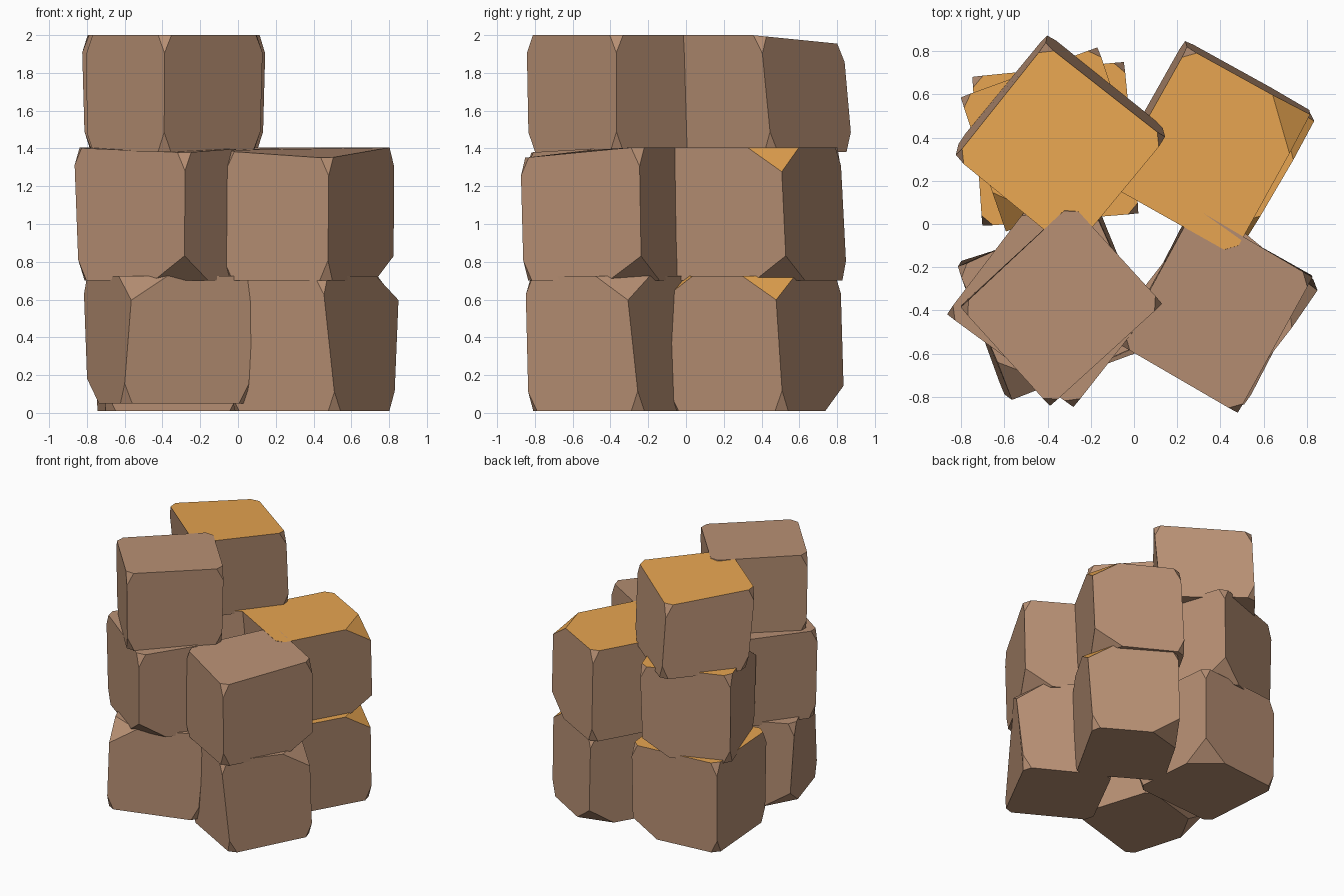
import bpy, bmesh, random
from math import radians
from itertools import product
from mathutils import Matrix, Vector

random.seed(4)
cube = bpy.data.objects.get("Cube")
if cube:
    bpy.data.objects.remove(cube, do_unlink=True)


def material(name, colour):
    m = bpy.data.materials.new(name)
    m.use_nodes = True
    m.diffuse_color = (*colour, 1)
    bsdf = m.node_tree.nodes["Principled BSDF"]
    bsdf.inputs["Base Color"].default_value = (*colour, 1)
    bsdf.inputs["Roughness"].default_value = 0.9
    return m


BROWN = material("brown rock", (0.48, 0.28, 0.175))
SAND = material("ochre top", (0.83, 0.39, 0.085))

# Bottom and top height of each layer
LAYERS = {"lower": (0.01, 0.725), "middle": (0.70, 1.405), "upper": (1.38, 2.0)}


def chip(bm, corner, signs, run, drop):
    """Slice one corner off with a plane and close the hole."""
    normal = Vector((signs[0] / run, signs[1] / run, signs[2] / drop))
    cut = bmesh.ops.bisect_plane(
        bm, geom=bm.verts[:] + bm.edges[:] + bm.faces[:], dist=0.0001,
        plane_co=corner - Vector((signs[0] * run, 0, 0)),
        plane_no=normal.normalized(), clear_outer=True)["geom_cut"]
    rim = [e for e in cut if isinstance(e, bmesh.types.BMEdge)]
    bmesh.ops.contextual_create(bm, geom=rim)


def rock(layer, place, centre, size, turn, cuts=(), sandy=False,
         lift=0, twist=0, lean=0, sag=0):
    """Uneven block with worn corners; cuts lists deep chips by local signs.
    twist turns the bottom against the top, lean shifts the top along y,
    sag lowers the top towards the back (or front if negative)."""
    low, high = LAYERS[layer]
    bm = bmesh.new()
    bmesh.ops.create_cube(bm, size=1)
    corners = {}
    for v in bm.verts:
        signs = tuple(1 if c > 0 else -1 for c in v.co)
        taper = 1 if v.co.z > 0 else 0.97
        wobble = [random.uniform(-0.01, 0.01) for _ in range(2)]
        v.co = Vector((v.co.x * size[0] * taper + wobble[0],
                       v.co.y * size[1] * taper + wobble[1],
                       high if v.co.z > 0 else low + lift))
        corners[signs] = v.co.copy()
    # Every corner is slightly worn, the listed ones are cut wide
    for signs in product((-1, 1), repeat=3):
        key = "".join("+" if s > 0 else "-" for s in signs)
        run, drop = (0.20, 0.13) if key in cuts else (0.05, 0.10)
        chip(bm, corners[signs], signs, run, drop)
    # Twist, lean and sag the block, then set it in place
    for v in bm.verts:
        t = (v.co.z - low) / (high - low) - 0.5
        v.co = Matrix.Rotation(radians(turn - twist * t), 3, 'Z') @ v.co
        if t > 0:
            v.co.z -= max(0, sag * v.co.y)
        v.co += Vector((centre[0], centre[1] + lean * t, 0))
    bmesh.ops.recalc_face_normals(bm, faces=bm.faces)
    bm.normal_update()
    # Upward faces of the sandy rocks take the ochre colour
    for f in bm.faces:
        f.material_index = int(sandy and f.normal.z > 0.5)
    name = f"{layer}_{place}_rock"
    mesh = bpy.data.meshes.new(name)
    bm.to_mesh(mesh)
    bm.free()
    mesh.materials.append(BROWN)
    mesh.materials.append(SAND)
    ob = bpy.data.objects.new(name, mesh)
    bpy.context.collection.objects.link(ob)
    bpy.ops.object.select_all(action='DESELECT')
    ob.select_set(True)
    bpy.context.view_layer.objects.active = ob
    bpy.ops.object.shade_smooth_by_angle(angle=radians(30))


# Lower layer
rock("lower", "front_right", (-.37, -.37), (.70, .66), 20, ["--+", "-+-"],
     lift=.04, twist=-8)
rock("lower", "front_left", (.39, -.38), (.66, .68), -33, ["+++"], twist=10)
rock("lower", "back_left", (.37, .36), (.67, .71), -30, ["+++", "+-+", "-+-"],
     sandy=True, lean=-.04)
rock("lower", "back_right", (-.37, .37), (.72, .70), 5, ["++-"], sandy=True)

# Middle layer
rock("middle", "front_right", (-.38, -.39), (.73, .62), -37, ["+--", "+++"], sag=-.06)
rock("middle", "front_left", (.38, -.40), (.64, .72), -29, ["++-"], sag=-.12)
rock("middle", "back_left", (.355, .365), (.67, .73), -29, ["+++", "++-"],
     sandy=True, lean=-.05)
rock("middle", "back_right", (-.38, .39), (.68, .66), 20, ["--+", "++-"], sandy=True)

# Upper layer
rock("upper", "front_right", (-.34, -.375), (.69, .62), 42)
rock("upper", "back_right", (-.34, .38), (.67, .70), 51, sandy=True, lean=-.06, sag=.1)
